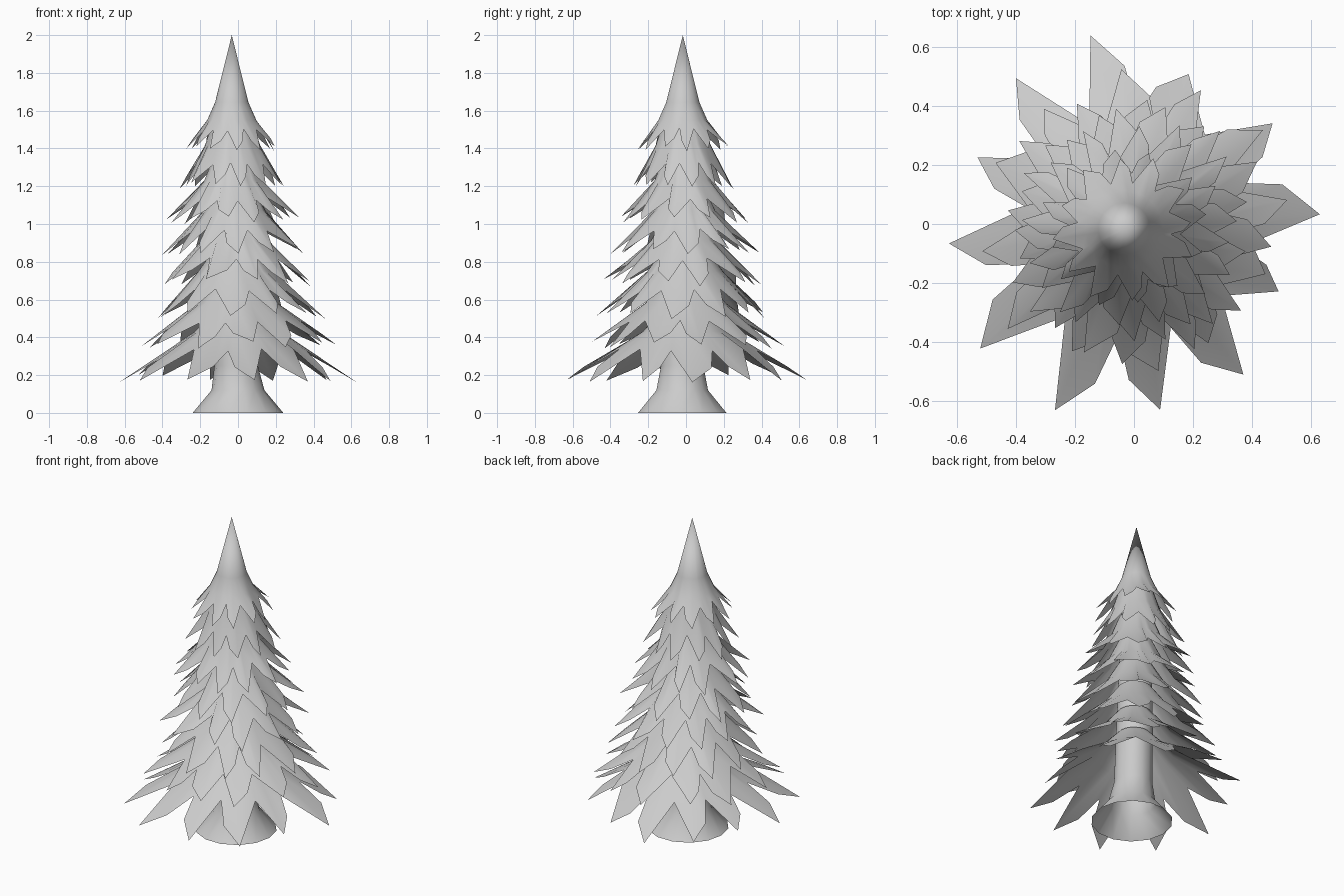
import bpy, bmesh, math, random

if "Cube" in bpy.data.objects:
    bpy.data.objects.remove(bpy.data.objects["Cube"])

random.seed(7)
TIPS = 12  # branch points per tier


def finish(bm, name):
    bmesh.ops.recalc_face_normals(bm, faces=bm.faces[:])
    me = bpy.data.meshes.new(name)
    bm.to_mesh(me)
    bm.free()
    for p in me.polygons:
        p.use_smooth = True
    ob = bpy.data.objects.new(name, me)
    bpy.context.collection.objects.link(ob)


def bridge(bm, a, b):
    n = len(a)
    for i in range(n):
        bm.faces.new((a[i], a[(i + 1) % n], b[(i + 1) % n], b[i]))


# trunk with flared, open foot
bm = bmesh.new()
prev = None
for r, z, cx, cy in [(0.24, 0, 0, -0.02), (0.14, 0.12, 0, -0.02), (0.115, 0.25, -0.01, -0.02),
                     (0.11, 0.6, -0.02, -0.02), (0.085, 1.55, -0.03, -0.015)]:
    cur = [bm.verts.new((cx + r * math.cos(math.tau * i / 14),
                         cy + r * math.sin(math.tau * i / 14), z)) for i in range(14)]
    if prev:
        bridge(bm, prev, cur)
    prev = cur
finish(bm, "trunk")

# lowest tier: tip direction (degrees), radius, side of its shoulder
LOW = [(3, .63, 1), (36, .58, -1), (70, .54, 1), (103, .655, -1), (129, .635, 1), (157, .575, 1),
       (186, .63, 1), (219, .67, -1), (247, .685, 1), (278, .635, -1), (306, .63, -1), (335, .54, 1)]


def tier(name, top, body, notch, tip, cx, cy, phase, apex=None, tips=None):
    """Skirt of drooping branch points; each profile item is (radius, height)."""
    bm = bmesh.new()
    if tips is None:
        tips = [(phase + k * 360 / TIPS + random.uniform(-4, 4),
                 tip[0] * random.uniform(0.9, 1.07), random.choice((-1, 1)))
                for k in range(TIPS)]
    ring = []
    for k, (a, r, side) in enumerate(tips):
        ring.append((a, r, tip[1] + random.uniform(-0.02, 0.02), side))
        nxt = tips[(k + 1) % TIPS][0] + (360 if k == TIPS - 1 else 0)
        ring.append((a + (nxt - a) * random.uniform(0.4, 0.6),
                     notch[0] * random.uniform(0.97, 1.05),
                     notch[1] + random.uniform(-0.01, 0.01), 0))
    # shoulder beside every tip, between tip and notch
    outer = []
    n = len(ring)
    for i, (a, r, z, side) in enumerate(ring):
        pts = [(a, r, z)]
        if side:
            na, nr, nz, _ = ring[(i + side) % n]
            if side < 0 and na > a:
                na -= 360
            sh = (a + (na - a) * 0.62, r + (nr - r) * 0.42, z + (nz - z) * 0.45)
            pts = [(a, r, z), sh] if side > 0 else [sh, (a, r, z)]
        outer += pts
    angs = [math.radians(p[0]) for p in outer]

    def loop(rz):
        return [bm.verts.new((cx + r * math.cos(t), cy + r * math.sin(t), z))
                for t, (r, z) in zip(angs, rz)]
    m = len(outer)
    a, b, c = loop([top] * m), loop([body] * m), loop([p[1:] for p in outer])
    bridge(bm, a, b)
    bridge(bm, b, c)
    if apex:
        v = bm.verts.new((cx, cy, apex))
        for i in range(m):
            bm.faces.new((v, a[i], a[(i + 1) % m]))
    finish(bm, name)


# tiers: notch height, tip height, tip radius, notch radius, body radius
TIERS = [(1.50, 1.40, .245, .160, .13), (1.32, 1.20, .275, .180, .145),
         (1.13, 1.02, .345, .205, .155), (0.97, 0.85, .390, .225, .165),
         (0.81, 0.69, .425, .250, .18), (0.65, 0.515, .46, .280, .20),
         (0.48, 0.36, .52, .320, .215), (0.33, 0.18, .60, .375, .23)]
for i, (nz, tz, tr, nr, br) in enumerate(TIERS):
    f = i / 7
    cx, cy = -0.033 * (1 - f), -0.017 * (1 - f)
    if i == 0:
        tier("crown_tip", (0.088, 1.645), (br, 1.55), (nr, nz), (tr, tz), cx, cy, 7, apex=2.0)
    else:
        tier("branch_tier_%d" % i, (0.1, nz + 0.24), (br, nz + 0.10), (nr, nz), (tr, tz),
             cx, cy, 11 * i, tips=LOW if i == 7 else None)
